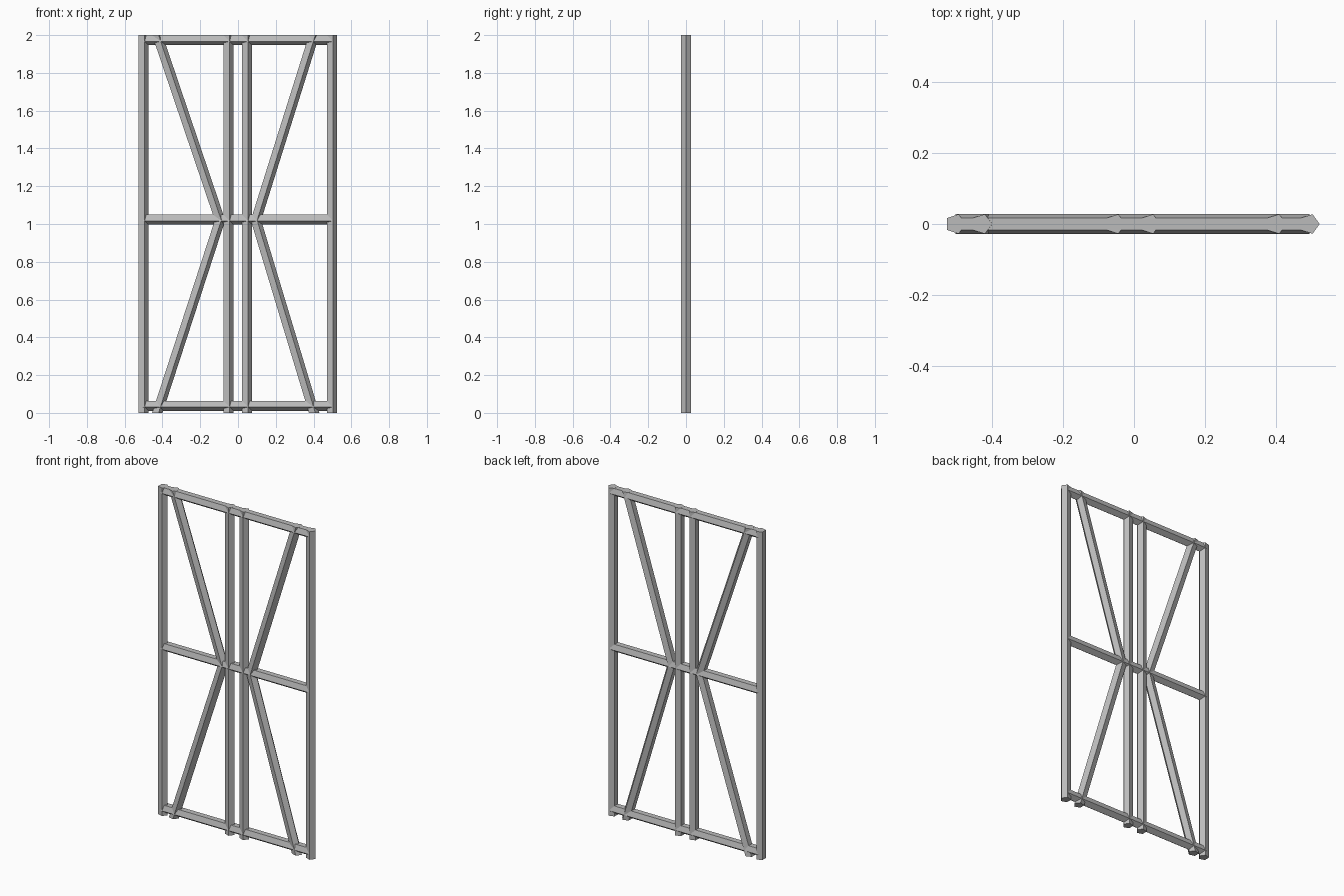
import bpy, bmesh, math
from mathutils import Vector

cube = bpy.data.objects.get("Cube")
if cube:
    bpy.data.objects.remove(cube, do_unlink=True)

R = 0.029        # radius of the five-sided bar section
HEIGHT = 2.0

steel = bpy.data.materials.new("grey_steel")
steel.use_nodes = True
grey = (0.5, 0.5, 0.5, 1)
steel.diffuse_color = grey
steel.node_tree.nodes["Principled BSDF"].inputs["Base Color"].default_value = grey


def bar(name, path, point_dir, stretch=1.0):
    """Sweep a pentagon, one corner towards point_dir, along a path."""
    bm = bmesh.new()
    u, v = Vector(point_dir), Vector((0, 1, 0))
    rings = []
    for p in path:
        ring = []
        for i in range(5):
            a = math.tau * i / 5
            offset = u * math.cos(a) * stretch + v * math.sin(a)
            ring.append(bm.verts.new(Vector(p) + offset * R))
        rings.append(ring)
    for a, b in zip(rings, rings[1:]):
        for i in range(5):
            j = (i + 1) % 5
            bm.faces.new((a[i], a[j], b[j], b[i]))
    bm.faces.new(rings[0])
    bm.faces.new(rings[-1])
    bmesh.ops.recalc_face_normals(bm, faces=bm.faces)
    mesh = bpy.data.meshes.new(name)
    bm.to_mesh(mesh)
    bm.free()
    mesh.materials.append(steel)
    obj = bpy.data.objects.new(name, mesh)
    bpy.context.collection.objects.link(obj)


# Upright posts, corner towards +x
posts = {"right_outer_post": -0.503, "right_inner_post": -0.053,
         "left_inner_post": 0.045, "left_outer_post": 0.494}
for name, x in posts.items():
    bar(name, [(x, 0, 0), (x, 0, HEIGHT)], (1, 0, 0))

# Cross rails, corner downwards
rails = {"bottom_rail": 0.040, "middle_rail": 1.026, "top_rail": 1.976}
for name, z in rails.items():
    bar(name, [(-0.503, 0, z), (0.494, 0, z)], (0, 0, -1))

# Bent braces that meet the middle rail beside the inner posts
braces = {"right_brace": (-0.43, -0.098), "left_brace": (0.40, 0.092)}
for name, (end, mid) in braces.items():
    bar(name, [(end, 0, 0), (mid, 0, 1.02), (end, 0, HEIGHT)], (1, 0, 0), 1.05)
